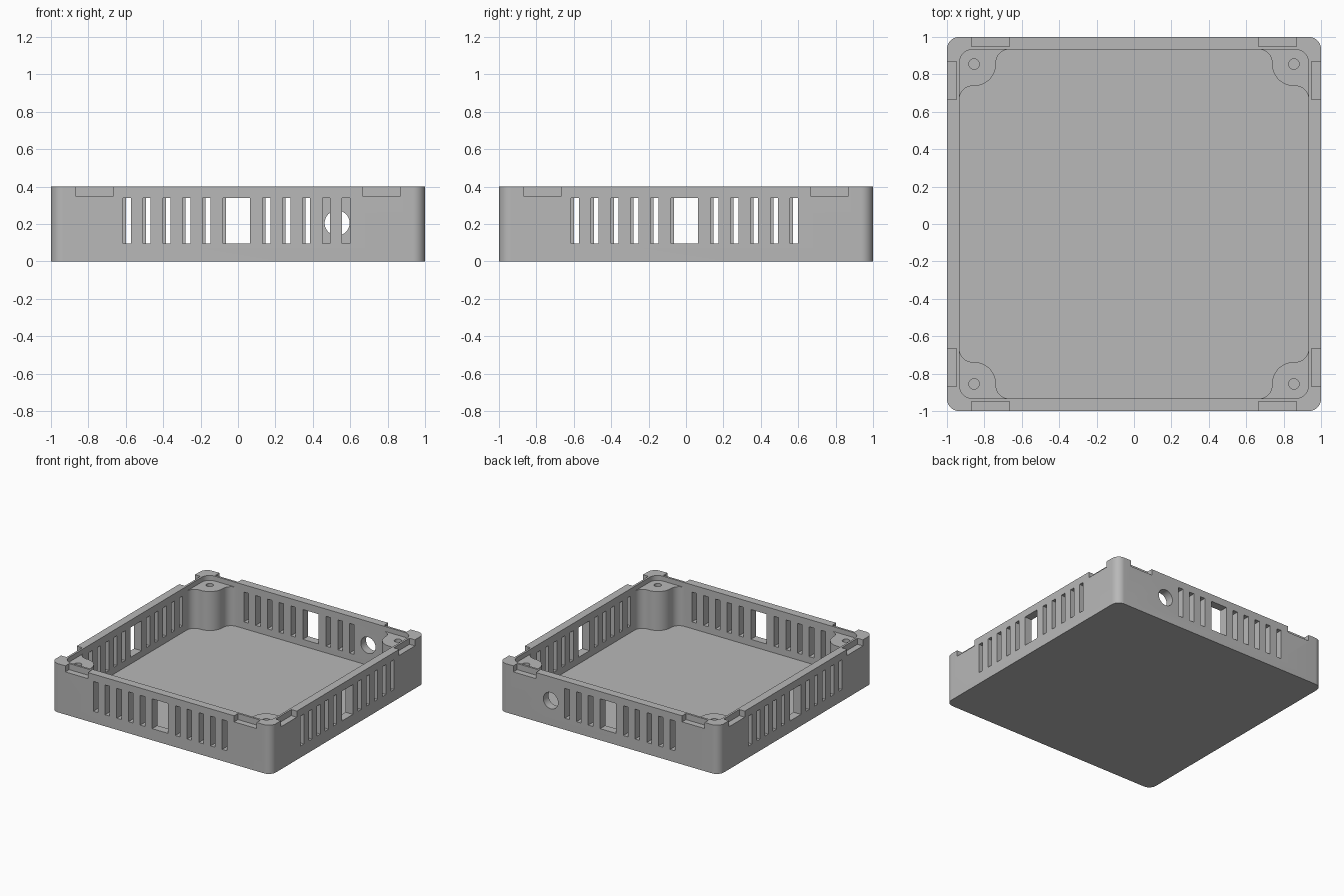
import bpy
import bmesh
from math import sin, cos, pi, atan2, sqrt, hypot
from mathutils import Matrix, Vector

if "Cube" in bpy.data.objects:
    bpy.data.objects.remove(bpy.data.objects["Cube"])

HEIGHT, FLOOR, POST_TOP = 0.4, 0.04, 0.36
INNER = 0.933                   # inner face of the walls
SCREW = 0.855                   # screw post centre
POST_R, FILLET_R = 0.117, 0.07

grey = bpy.data.materials.new("plain grey")
grey.use_nodes = True
colour = (0.48, 0.48, 0.48, 1)
grey.diffuse_color = colour
grey.node_tree.nodes["Principled BSDF"].inputs["Base Color"].default_value = colour


def arc(cx, cy, r, a0, a1, n=10):
    return [Vector((cx + r * cos(a0 + (a1 - a0) * i / n),
                    cy + r * sin(a0 + (a1 - a0) * i / n), 0)) for i in range(n + 1)]


def four_corners(corner):
    """Repeat the points of one corner around the centre."""
    return [Matrix.Rotation(k * pi / 2, 3, 'Z') @ p for k in range(4) for p in corner]


def add_prism(bm, points, z0, z1):
    face = bm.faces.new([bm.verts.new((p.x, p.y, z0)) for p in points])
    top = bmesh.ops.extrude_face_region(bm, geom=[face])["geom"]
    bmesh.ops.translate(bm, vec=(0, 0, z1 - z0),
                        verts=[v for v in top if isinstance(v, bmesh.types.BMVert)])


def add_box(bm, x0, x1, y0, y1, z0, z1, turn):
    mat = (turn @ Matrix.Translation(((x0 + x1) / 2, (y0 + y1) / 2, (z0 + z1) / 2))
           @ Matrix.Diagonal((x1 - x0, y1 - y0, z1 - z0, 1)))
    bmesh.ops.create_cube(bm, size=1, matrix=mat)


def make_object(name, bm):
    bmesh.ops.recalc_face_normals(bm, faces=bm.faces)
    mesh = bpy.data.meshes.new(name)
    bm.to_mesh(mesh)
    bm.free()
    mesh.materials.append(grey)
    obj = bpy.data.objects.new(name, mesh)
    bpy.context.collection.objects.link(obj)
    return obj


# Solid rounded block for the case
bm = bmesh.new()
add_prism(bm, four_corners(arc(0.935, 0.935, 0.065, 0, pi / 2)), 0, HEIGHT)
case = make_object("case", bm)
cutters = []

# Cavity that flows around the four screw posts
reach = sqrt((POST_R + FILLET_R) ** 2 - (INNER - FILLET_R - SCREW) ** 2)
fx, fy = INNER - FILLET_R, SCREW - reach
tilt = atan2(reach, SCREW - fx)
corner = (arc(fx, fy, FILLET_R, 0, tilt)
          + arc(SCREW, SCREW, POST_R, tilt - pi, -pi / 2 - tilt, 14)[1:]
          + arc(fy, fx, FILLET_R, pi / 2 - tilt, pi / 2)[1:])
bm = bmesh.new()
add_prism(bm, four_corners(corner), FLOOR, HEIGHT + 0.1)
cutters.append(make_object("cavity_cutter", bm))

# Shallow recess above the posts
bm = bmesh.new()
add_prism(bm, four_corners(arc(INNER - 0.07, INNER - 0.07, 0.07, 0, pi / 2)),
          POST_TOP, HEIGHT + 0.2)
cutters.append(make_object("recess_cutter", bm))

# Vents, cable windows, lid notches and screw holes, repeated on each side
bm = bmesh.new()
for k in range(4):
    turn = Matrix.Rotation(k * pi / 2, 4, 'Z')
    mid = -0.008
    add_box(bm, mid - 0.072, mid + 0.072, -1.1, -0.9, 0.095, 0.34, turn)
    for side in (-1, 1):
        for i in range(5):
            x = mid + side * (0.16 + 0.1065 * i)
            if k == 2 and side < 0 and i > 2:
                continue        # the round port takes this place at the back
            add_box(bm, x - 0.021, x + 0.021, -1.1, -0.9, 0.095, 0.34, turn)
        x = side * 0.767
        add_box(bm, x - 0.102, x + 0.102, -1.1, -0.95, 0.35, 0.5, turn)
    bmesh.ops.create_cone(bm, cap_ends=True, segments=24, radius1=0.028, radius2=0.028,
                          depth=0.4, matrix=turn @ Matrix.Translation((SCREW, SCREW, 0.3)))
# Round port in the back wall
bmesh.ops.create_cone(bm, cap_ends=True, segments=32, radius1=0.067, radius2=0.067, depth=0.2,
                      matrix=Matrix.Translation((0.53, 1, 0.205)) @ Matrix.Rotation(pi / 2, 4, 'X'))
cutters.append(make_object("opening_cutter", bm))

# Cut the block, then drop the cutters
bpy.ops.object.select_all(action='DESELECT')
bpy.context.view_layer.objects.active = case
case.select_set(True)
for cutter in cutters:
    mod = case.modifiers.new(cutter.name, 'BOOLEAN')
    mod.operation = 'DIFFERENCE'
    mod.solver = 'EXACT'
    mod.object = cutter
    bpy.ops.object.modifier_apply(modifier=mod.name)
for cutter in cutters:
    bpy.data.objects.remove(cutter)
bpy.ops.object.shade_smooth_by_angle(angle=pi / 6)
